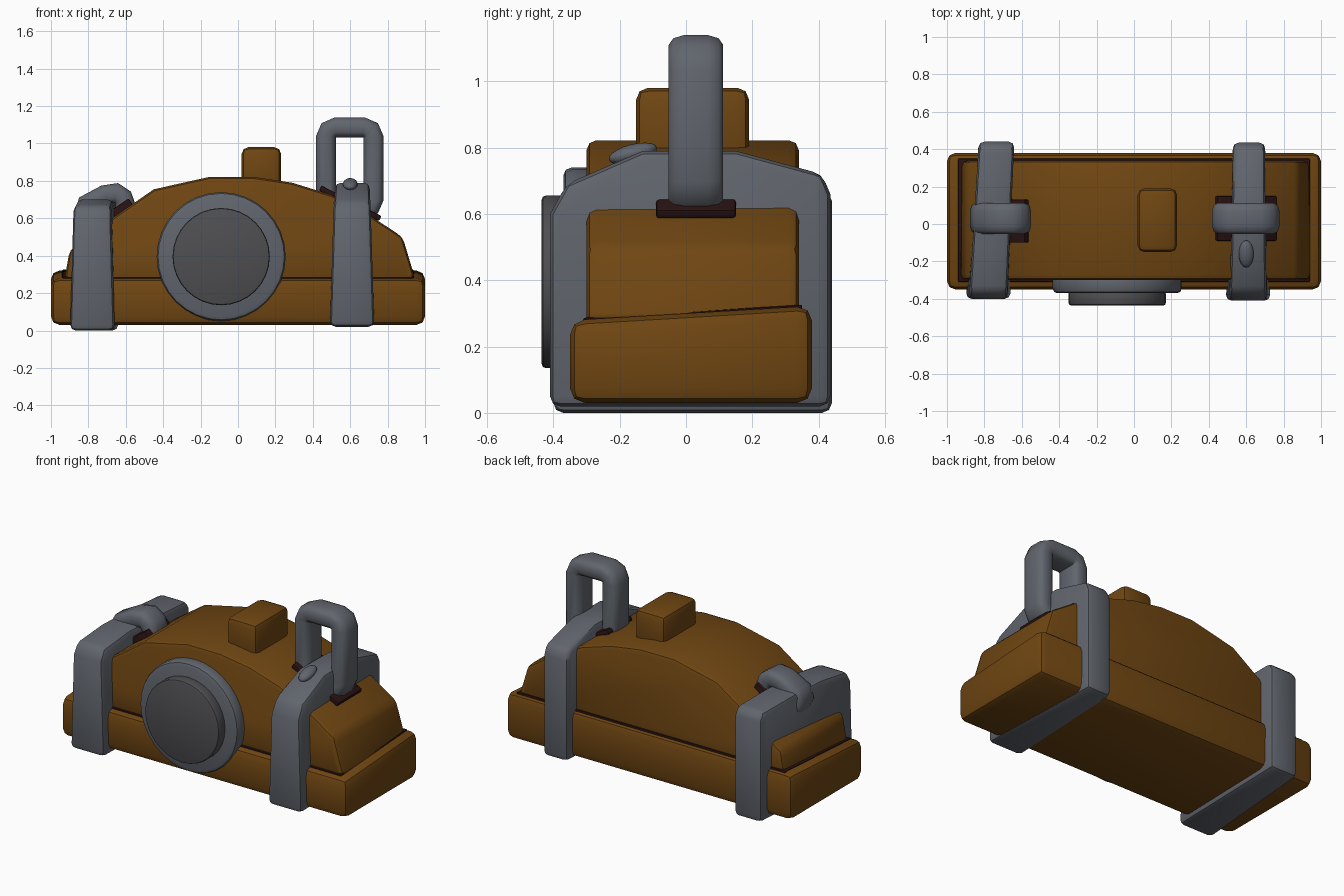
import bpy, bmesh, math
from mathutils import Vector, Matrix

cube = bpy.data.objects.get("Cube")
if cube:
    bpy.data.objects.remove(cube, do_unlink=True)


def material(name, color):
    m = bpy.data.materials.new(name)
    m.use_nodes = True
    m.diffuse_color = (*color, 1)
    bsdf = m.node_tree.nodes["Principled BSDF"]
    bsdf.inputs["Base Color"].default_value = (*color, 1)
    bsdf.inputs["Roughness"].default_value = 0.8
    return m


BROWN = material("brown leather", (0.16, 0.061, 0.006))
GREY = material("steel grey", (0.118, 0.130, 0.152))
PLATE = material("plate grey", (0.078, 0.078, 0.086))
DARK = material("dark seam", (0.022, 0.006, 0.006))


def finish(bm, name, mat, bevel=0.0, segments=2, angle=40):
    """Turn a bmesh into a named, coloured, softly bevelled object."""
    bmesh.ops.recalc_face_normals(bm, faces=bm.faces)
    mesh = bpy.data.meshes.new(name)
    bm.to_mesh(mesh)
    bm.free()
    mesh.materials.append(mat)
    ob = bpy.data.objects.new(name, mesh)
    bpy.context.collection.objects.link(ob)
    bpy.ops.object.select_all(action='DESELECT')
    ob.select_set(True)
    bpy.context.view_layer.objects.active = ob
    if bevel:
        mod = ob.modifiers.new("Bevel", 'BEVEL')
        mod.width, mod.segments = bevel, segments
        mod.limit_method, mod.angle_limit = 'ANGLE', math.radians(35)
        bpy.ops.object.modifier_apply(modifier=mod.name)
    bpy.ops.object.shade_smooth_by_angle(angle=math.radians(angle))
    return ob


def skin(rings, closed=False):
    """Bridge equal-length point rings; cap the ends unless closed."""
    bm = bmesh.new()
    loops = [[bm.verts.new(p) for p in ring] for ring in rings]
    n = len(loops[0])
    pairs = list(zip(loops, loops[1:])) + ([(loops[-1], loops[0])] if closed else [])
    for a, b in pairs:
        for i in range(n):
            bm.faces.new((a[i], a[(i + 1) % n], b[(i + 1) % n], b[i]))
    if not closed:
        bm.faces.new(loops[0])
        bm.faces.new(loops[-1])
    return bm


def box(name, lo, hi, mat, bevel, rot_y=0.0, slope=0.0):
    """Box between two corners; slope lifts the back, rot_y tips it."""
    lo, hi = Vector(lo), Vector(hi)
    bm = bmesh.new()
    bmesh.ops.create_cube(bm, size=1)
    turn = Matrix.Rotation(rot_y, 3, 'Y')
    for v in bm.verts:
        p = turn @ Vector(c * s for c, s in zip(v.co, hi - lo)) + (lo + hi) / 2
        if v.co.z > 0:
            p.z += slope * p.y
        v.co = p
    return finish(bm, name, mat, bevel)


def disc(name, radius, y0, y1, bevel, mat):
    bm = bmesh.new()
    place = Matrix.Translation((-0.09, (y0 + y1) / 2, 0.395)) @ Matrix.Rotation(math.pi / 2, 4, 'X')
    bmesh.ops.create_cone(bm, cap_ends=True, segments=32, radius1=radius,
                          radius2=radius, depth=abs(y1 - y0), matrix=place)
    finish(bm, name, mat, bevel)


def strap(name, profile, front, back, taper):
    """Band wrapped round the body; (y, z) profile, x limits front to back."""
    sides = ([], [])
    top = max(z for y, z in profile)
    for y, z in profile:
        t = (y + 0.4) / 0.84
        k = taper * z / top
        for s in (0, 1):
            x = front[s] + (back[s] - front[s]) * t + (k if s == 0 else -k) * (1 - t)
            sides[s].append((x, y, z))
    finish(skin(sides), name, GREY, 0.03)


def link(name, path, closed):
    """Flattened rounded bar swept along an (x, z) path."""
    pts = [Vector((x, 0, z)) for x, z in path]
    n, rings = len(pts), []
    for i, p in enumerate(pts):
        a = pts[i - 1] if closed or i else p
        b = pts[(i + 1) % n] if closed or i < n - 1 else p
        d = (b - a).normalized()
        side = Vector((d.z, 0, -d.x))
        ring = []
        for k in range(12):
            u = 2 * math.pi * (k + 0.5) / 12
            c, s = math.cos(u), math.sin(u)
            c, s = (math.copysign(abs(w) ** 0.6, w) for w in (c, s))
            ring.append(p + side * c * 0.055 + Vector((0, 0.03 + s * 0.084, 0)))
        rings.append(ring)
    finish(skin(rings, closed), name, GREY, angle=60)


# Base tray and the dark joint above it
box("base", (-1, -0.35, 0.03), (1, 0.38, 0.3), BROWN, 0.045, slope=0.06)
box("lid_seam", (-0.94, -0.31, 0.2), (0.94, 0.35, 0.305), DARK, 0.005, slope=0.06)

# Arched lid
arch = [(-0.93, 0.26), (-0.9, 0.43), (-0.66, 0.61), (-0.45, 0.755), (-0.15, 0.822),
        (0.08, 0.822), (0.29, 0.79), (0.5, 0.725), (0.69, 0.625), (0.88, 0.5), (0.94, 0.3), (0.94, 0.26)]
finish(skin([[(x, y, z) for x, z in arch] for y in (-0.3, 0.34)]), "lid", BROWN, 0.03)

# Block on the top of the lid
box("top_block", (0.02, -0.15, 0.72), (0.23, 0.19, 0.98), BROWN, 0.035)

# Round plate on the front
disc("round_plate", 0.345, -0.27, -0.37, 0.025, GREY)
disc("round_plate_centre", 0.26, -0.36, -0.435, 0.012, PLATE)

# Straps round both ends
strap("left_strap", [(-0.41, 0.02), (-0.41, 0.6), (-0.36, 0.69), (-0.13, 0.79), (0.15, 0.79),
                     (0.41, 0.72), (0.435, 0.66), (0.435, 0.02)], (0.49, 0.73), (0.53, 0.7), 0.025)
strap("right_strap", [(-0.4, 0.0), (-0.4, 0.6), (-0.36, 0.67), (-0.13, 0.7), (0.15, 0.7),
                      (0.41, 0.69), (0.44, 0.64), (0.44, 0.0)], (-0.9, -0.66), (-0.83, -0.64), 0.02)

# Dark pads where the links meet the lid
box("left_link_pad", (0.42, -0.09, 0.665), (0.78, 0.15, 0.695), DARK, 0.008, rot_y=0.47)
box("right_link_pad", (-0.8, -0.1, 0.56), (-0.54, 0.13, 0.64), DARK, 0.008, rot_y=-0.6)

# Upright link: rounded rectangle
corners = [(0.675, 1.035, 0), (0.52, 1.035, 90), (0.52, 0.7, 180), (0.675, 0.7, 270)]
upright = [(x + 0.05 * math.cos(math.radians(a + d)), z + 0.05 * math.sin(math.radians(a + d)))
           for x, z, a in corners for d in (0, 45, 90)]
link("left_link", upright, True)

# Folded link lying over the other strap
link("right_link", [(-0.8, 0.58), (-0.825, 0.63), (-0.815, 0.67), (-0.71, 0.725), (-0.65, 0.735),
                    (-0.615, 0.71), (-0.6, 0.67), (-0.62, 0.6)], False)

# Rivet on the strap
bm = bmesh.new()
bmesh.ops.create_uvsphere(bm, u_segments=16, v_segments=10, radius=1)
shape = (Matrix.Translation((0.6, -0.16, 0.782)) @ Matrix.Rotation(0.25, 4, 'X')
         @ Matrix.Diagonal((0.04, 0.075, 0.028, 1)))
bmesh.ops.transform(bm, matrix=shape, verts=bm.verts)
finish(bm, "rivet", GREY, angle=60)
